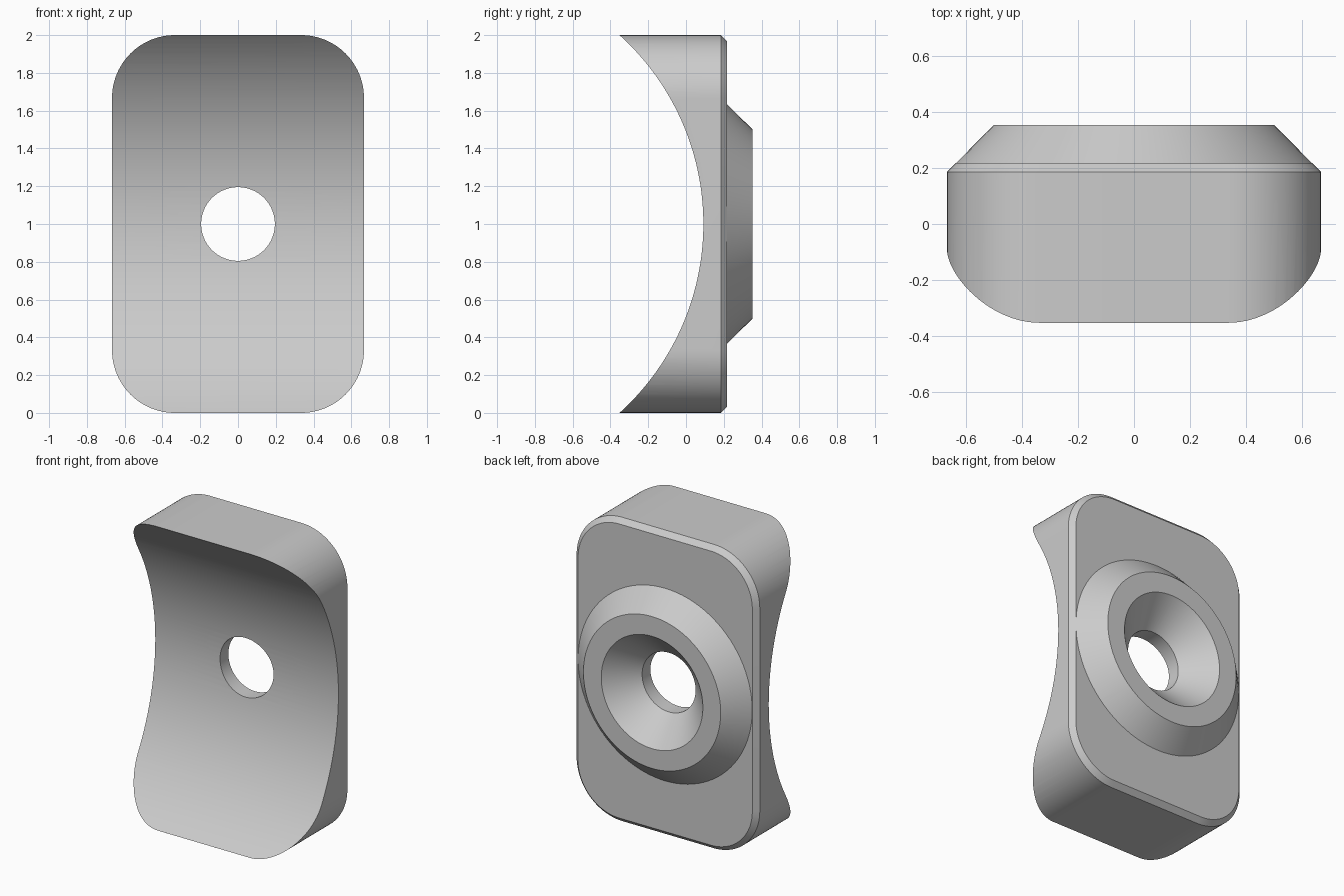
import bpy, bmesh, math

cube = bpy.data.objects.get("Cube")
if cube:
    bpy.data.objects.remove(cube, do_unlink=True)

HALF_W, CORNER = 0.667, 0.333
FRONT, BACK, TOP = -0.352, 0.217, 0.353
CHAMFER = 0.032

grey = bpy.data.materials.new("Light grey")
grey.use_nodes = True
colour = (0.6, 0.6, 0.6, 1)
grey.diffuse_color = colour
grey.node_tree.nodes["Principled BSDF"].inputs["Base Color"].default_value = colour


def loft(name, rings):
    """Closed solid through matching rings of points."""
    bm = bmesh.new()
    loops = [[bm.verts.new(p) for p in ring] for ring in rings]
    for a, b in zip(loops, loops[1:]):
        for i in range(len(a)):
            j = (i + 1) % len(a)
            bm.faces.new((a[i], a[j], b[j], b[i]))
    bm.faces.new(loops[0])
    bm.faces.new(loops[-1])
    bmesh.ops.recalc_face_normals(bm, faces=bm.faces)
    mesh = bpy.data.meshes.new(name)
    bm.to_mesh(mesh)
    bm.free()
    mesh.materials.append(grey)
    obj = bpy.data.objects.new(name, mesh)
    bpy.context.collection.objects.link(obj)
    return obj


def rounded_ring(y, inset, steps=24):
    r = CORNER - inset
    pts = []
    for quarter, (sx, sz) in enumerate([(1, 1), (-1, 1), (-1, -1), (1, -1)]):
        for k in range(steps + 1):
            a = (quarter + k / steps) * math.pi / 2
            pts.append((sx * (HALF_W - CORNER) + r * math.cos(a), y,
                        1 + sz * (1 - CORNER) + r * math.sin(a)))
    return pts


def circle_ring(r, y, n=96):
    return [(r * math.cos(2 * math.pi * k / n), y, 1 + r * math.sin(2 * math.pi * k / n))
            for k in range(n)]


def lathe(name, profile):
    return loft(name, [circle_ring(r, y) for r, y in profile])


def combine(target, tool, operation):
    mod = target.modifiers.new(tool.name, "BOOLEAN")
    mod.operation, mod.object, mod.solver = operation, tool, "EXACT"
    bpy.context.view_layer.objects.active = target
    bpy.ops.object.modifier_apply(modifier=mod.name)
    bpy.data.objects.remove(tool, do_unlink=True)


# Rounded block with a chamfered back edge
body = loft("saddle_block", [rounded_ring(FRONT, 0), rounded_ring(BACK - CHAMFER, 0),
                             rounded_ring(BACK, CHAMFER)])

# Concave front, an arc through the top and bottom front edges
valley = 0.092
depth = valley - FRONT
radius = (1 + depth * depth) / (2 * depth)
steps = 240
arc = [(valley - radius + radius * math.cos(2 * math.pi * k / steps),
        1 + radius * math.sin(2 * math.pi * k / steps)) for k in range(steps)]
combine(body, loft("front_hollow", [[(x, y, z) for y, z in arc] for x in (-1, 1)]), "DIFFERENCE")

# Conical boss on the back
combine(body, lathe("boss", [(0.6, BACK - 0.06), (0.634, BACK), (0.5, TOP)]), "UNION")

# Countersunk through hole
hole, sink = 0.195, 0.37
combine(body, lathe("countersink", [(hole, -1), (hole, TOP - (sink - hole)), (sink, TOP),
                                    (sink, TOP + 0.1)]), "DIFFERENCE")

bpy.ops.object.select_all(action="DESELECT")
body.select_set(True)
bpy.context.view_layer.objects.active = body
bpy.ops.object.shade_smooth_by_angle(angle=math.radians(30))
